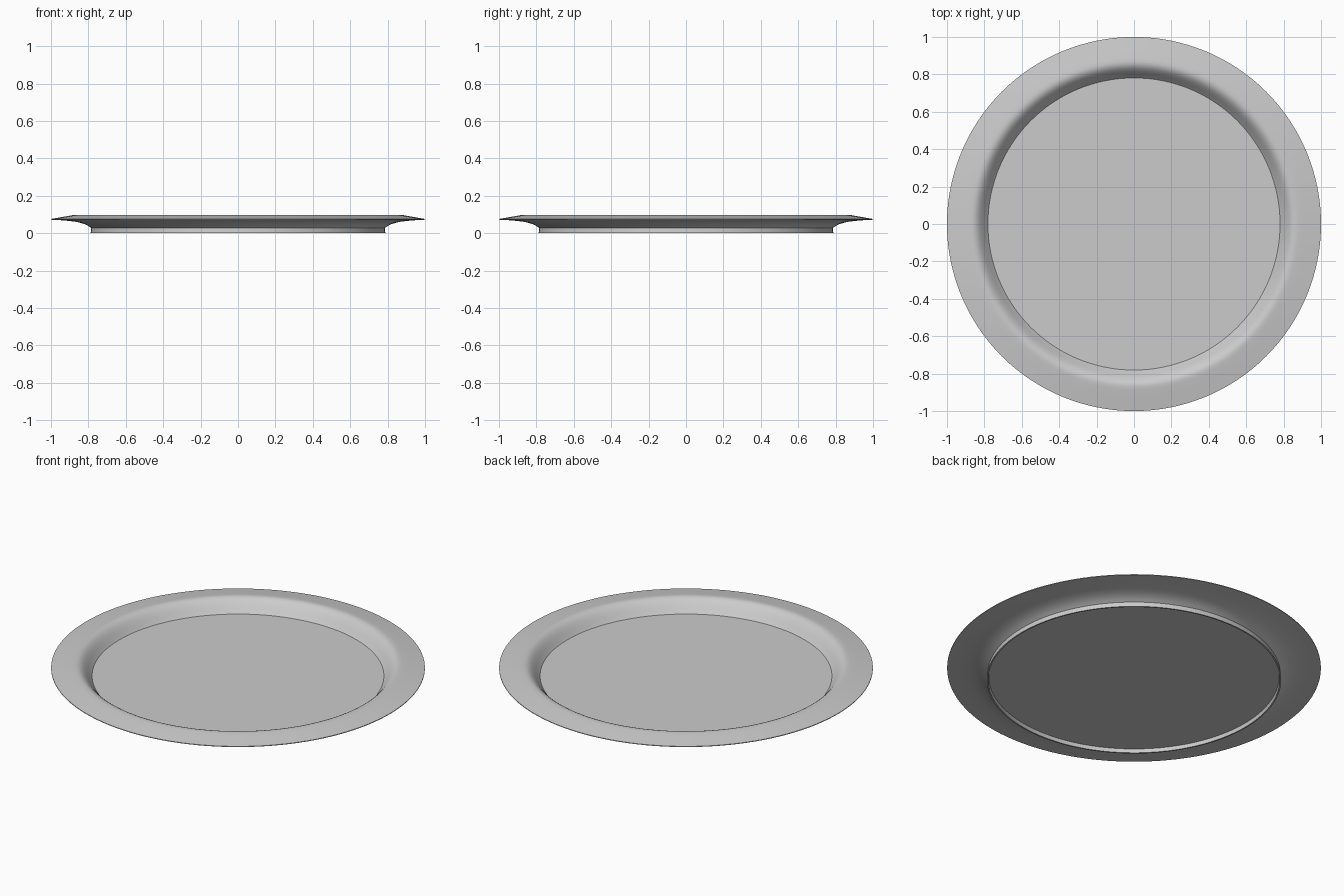
import bpy, bmesh, math

if "Cube" in bpy.data.objects:
    bpy.data.objects.remove(bpy.data.objects["Cube"])

SEGMENTS = 128

# Plate cross-section (radius, height): floor, wall, rim, underside, foot, recess
PROFILE = [
    (0.0, 0.027), (0.781, 0.027),
    (0.790, 0.037), (0.803, 0.054), (0.817, 0.071), (0.830, 0.084),
    (0.842, 0.092), (0.855, 0.097), (0.868, 0.098), (0.885, 0.096),
    (0.920, 0.090), (0.960, 0.083), (1.0, 0.076),
    (1.0, 0.072), (0.960, 0.070), (0.920, 0.067), (0.875, 0.062),
    (0.845, 0.056), (0.820, 0.048), (0.800, 0.038), (0.785, 0.028),
    (0.788, 0.0), (0.780, 0.0), (0.777, 0.022), (0.0, 0.022),
]


def lathe(name, profile, segments):
    """Spin a profile around z into a closed solid."""
    bm = bmesh.new()
    verts = [bm.verts.new((r, 0, z)) for r, z in profile]
    edges = [bm.edges.new(pair) for pair in zip(verts, verts[1:])]
    bmesh.ops.spin(bm, geom=verts + edges, axis=(0, 0, 1), cent=(0, 0, 0),
                   angle=math.tau, steps=segments, use_merge=True)
    bmesh.ops.remove_doubles(bm, verts=bm.verts, dist=0.0005)
    bmesh.ops.recalc_face_normals(bm, faces=bm.faces)
    mesh = bpy.data.meshes.new(name)
    bm.to_mesh(mesh)
    bm.free()
    obj = bpy.data.objects.new(name, mesh)
    bpy.context.collection.objects.link(obj)
    return obj


# Plate, smooth with crisp floor, rim and foot edges
plate = lathe("plate", PROFILE, SEGMENTS)
bpy.context.view_layer.objects.active = plate
plate.select_set(True)
bpy.ops.object.shade_smooth_by_angle(angle=math.radians(30))
